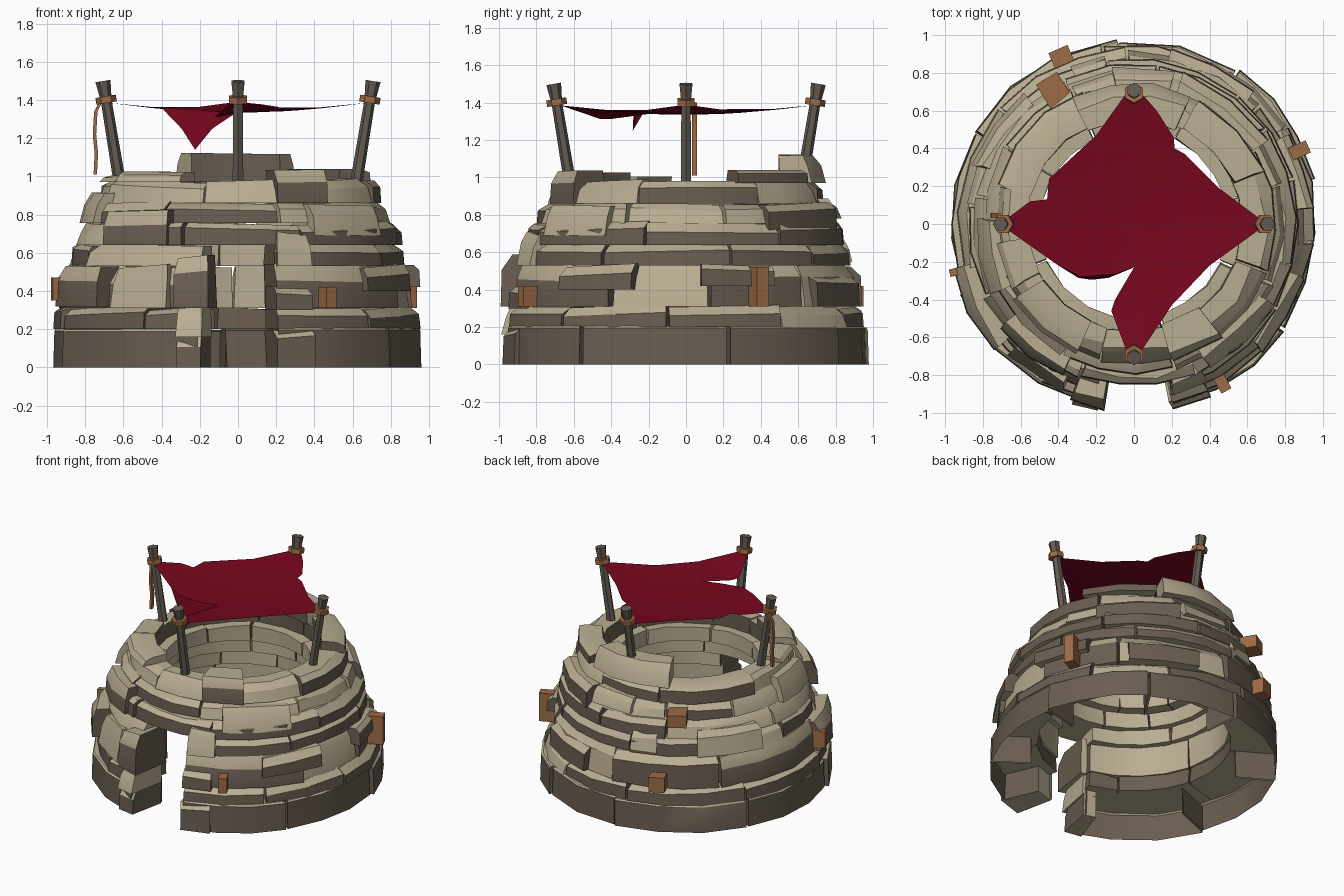
import bpy, bmesh, math, random
from mathutils import Vector, Matrix

if "Cube" in bpy.data.objects:
    bpy.data.objects.remove(bpy.data.objects["Cube"])
random.seed(11)


def material(name, rgb):
    m = bpy.data.materials.new(name)
    m.diffuse_color = (*rgb, 1)
    m.use_nodes = True
    m.node_tree.nodes["Principled BSDF"].inputs["Base Color"].default_value = m.diffuse_color
    return m


TAN = material("tan_stone", (0.485, 0.42, 0.288))
BROWN = material("brown_stone", (0.14, 0.109, 0.081))
WOOD = material("orange_wood", (0.34, 0.145, 0.06))
POLE = material("grey_pole_wood", (0.125, 0.105, 0.083))
CLOTH = material("red_cloth", (0.185, 0.002, 0.013))


def finish(bm, name, mats, angle=30):
    me = bpy.data.meshes.new(name)
    bm.to_mesh(me)
    bm.free()
    for m in mats:
        me.materials.append(m)
    for p in me.polygons:
        p.use_smooth = True
    me.set_sharp_from_angle(angle=math.radians(angle))
    ob = bpy.data.objects.new(name, me)
    bpy.context.collection.objects.link(ob)
    return ob


def stone(bm, a0, a1, rin, rout, z0, z1, tan=False, chamfer=0.045, rough=0.008,
          dark_inside=False, hollow=False):
    """Curved, chamfered wall block between two angles in degrees."""
    n = max(1, round((a1 - a0) / 16))
    h = z1 - z0
    lean = 0.025 if tan else 0.006
    zc = z0 + h * (0.95 if hollow else random.uniform(0.55, 0.8))
    tilt = 0 if hollow else random.uniform(-0.012, 0.012)
    rows = []
    for i in range(n + 1):
        t = i / n
        j = random.uniform(-rough, rough)
        skew = random.uniform(-1, 1) if i in (0, n) else 0
        ch = chamfer * random.uniform(0.5, 1.4)
        dz = tilt * (t - 0.5) * 2
        prof = [(rin, z0, 0), (rout + j, z0, 0), (rout + j - lean, zc + dz, 0),
                (rout + j - lean - ch, z1 + dz, skew), (rin + j, z1 + dz, skew)]
        row = []
        for r, z, s in prof:
            a = math.radians(a0 + (a1 - a0) * t + s)
            row.append(bm.verts.new((r * math.cos(a), r * math.sin(a), z)))
        rows.append(row)
    faces = [bm.faces.new(rows[0]), bm.faces.new(rows[-1][::-1])]
    for p, q in zip(rows, rows[1:]):
        for k in range(5):
            m = (k + 1) % 5
            faces.append(bm.faces.new((p[k], q[k], q[m], p[m])))
    bmesh.ops.recalc_face_normals(bm, faces=faces)
    # tan tops, chamfers and undersides; brown outer sides unless flagged tan
    unseen = []
    for f in faces:
        f.normal_update()
        c = f.calc_center_median()
        c.z = 0
        inward = f.normal.dot(c.normalized()) < -0.5
        if inward:
            light = not dark_inside
        else:
            light = abs(f.normal.z) > 0.25 or tan
        f.material_index = 0 if light else 1
        if hollow and (inward or f.normal.z < -0.5):
            unseen.append(f)
    # the base blocks are open shells underneath
    bmesh.ops.delete(bm, geom=unseen, context='FACES')


# wall courses: name, z0, z1, inner radius, outer radius, has door gap, chance of tan side
courses = [
    ("base_course", 0.00, 0.20, 0.70, 0.98, True, 0.0),
    ("second_course", 0.20, 0.31, 0.66, 0.96, True, 0.2),
    ("third_course", 0.31, 0.53, 0.65, 0.925, True, 0.4),
    ("fourth_course", 0.53, 0.64, 0.61, 0.885, True, 0.4),
    ("fifth_course", 0.64, 0.755, 0.57, 0.855, False, 0.4),
    ("sixth_course", 0.755, 0.86, 0.50, 0.80, False, 0.5),
    ("top_course", 0.86, 0.975, 0.57, 0.745, False, 0.4),
]
for name, z0, z1, rin, rout, door, chance in courses:
    bm = bmesh.new()
    base = z0 < 0.1
    a = -78.0 if door else -110.0 + random.uniform(-10, 10)
    end = 258.0 if door else a + 360
    while a < end - 1:
        step = random.uniform(32, 56)
        if end - a - step < 18:
            step = end - a
        stone(bm, a + 0.5, a + step - 0.5, rin, rout + random.uniform(-0.012, 0.012),
              z0, z1 + random.uniform(-0.004, 0.006), random.random() < chance,
              0.012 if base else 0.05, dark_inside=z0 in (0.0, 0.20, 0.86), hollow=base)
        a += step
    finish(bm, name, [TAN, BROWN])

# protruding stones: door jambs, bulges in the wall, broken crown
groups = {
    "door_jamb_stones": [
        (250, 261, 0.70, 0.995, 0.31, 0.58, False), (251, 259, 0.72, 1.01, 0.16, 0.31, True),
        (251, 258.5, 0.72, 0.995, 0.0, 0.17, False), (-78, -66, 0.72, 1.0, 0.0, 0.2, False),
        (-77, -65, 0.68, 0.92, 0.53, 0.70, True), (-78, -66, 0.70, 0.975, 0.30, 0.42, False)],
    "bulging_stones": [
        (226, 247, 0.75, 0.965, 0.31, 0.53, True), (218, 245, 0.65, 0.895, 0.64, 0.82, False),
        (178, 206, 0.60, 0.84, 0.755, 0.915, True), (194, 222, 0.75, 0.995, 0.32, 0.53, False),
        (-62, -30, 0.62, 0.86, 0.69, 0.85, True), (32, 72, 0.62, 0.84, 0.72, 0.86, False),
        (5, 30, 0.75, 0.95, 0.42, 0.53, False), (48, 78, 0.75, 0.95, 0.31, 0.47, False),
        (-45, -18, 0.75, 0.955, 0.40, 0.53, False), (100, 112, 0.7, 0.91, 0.55, 0.68, True),
        (130, 160, 0.7, 0.91, 0.53, 0.70, True), (75, 98, 0.6, 0.84, 0.78, 0.88, True)],
    "crown_stones": [
        (66, 116, 0.55, 0.745, 0.97, 1.12, True), (22, 62, 0.57, 0.74, 0.97, 1.04, False),
        (212, 246, 0.56, 0.75, 0.97, 1.025, True), (-74, -52, 0.56, 0.765, 0.86, 1.035, False),
        (188, 208, 0.57, 0.74, 0.97, 1.005, True)],
}
for name, stones in groups.items():
    bm = bmesh.new()
    for s in stones:
        stone(bm, *s, rough=0.01, dark_inside=name == "crown_stones")
    finish(bm, name, [TAN, BROWN])

# wooden beam ends poking out of the wall: angle, inner r, outer r, width, z0, z1
bm = bmesh.new()
for ang, r0, r1, w, z0, z1 in [(-61, 0.68, 1.01, 0.06, 0.31, 0.42), (24, 0.68, 1.01, 0.07, 0.31, 0.52),
                               (113.5, 0.70, 1.01, 0.11, 0.31, 0.42), (121, 0.55, 0.90, 0.13, 0.75, 0.84),
                               (195, 0.68, 1.01, 0.04, 0.35, 0.47)]:
    mat = (Matrix.Rotation(math.radians(ang), 4, 'Z')
           @ Matrix.Translation(((r0 + r1) / 2, 0, (z0 + z1) / 2))
           @ Matrix.Diagonal((r1 - r0, w, z1 - z0, 1)))
    bmesh.ops.create_cube(bm, size=1, matrix=mat)
finish(bm, "wooden_beam_ends", [WOOD])


def rod(name, p0, p1, ra, rb, mat):
    p0, p1 = Vector(p0), Vector(p1)
    d = p1 - p0
    bm = bmesh.new()
    bmesh.ops.create_cone(bm, cap_ends=True, segments=6, radius1=ra, radius2=rb, depth=d.length,
                          matrix=Matrix.Translation((p0 + p1) / 2) @ d.to_track_quat('Z', 'Y').to_matrix().to_4x4())
    return finish(bm, name, [mat])


# four outward-leaning poles with lashing rings
for name, ang in [("right", 0), ("back", 90), ("left", 180), ("front", 270)]:
    c, s = round(math.cos(math.radians(ang))), round(math.sin(math.radians(ang)))

    def at(z):
        r = 0.62 + (z - 0.97) * 0.165
        return (c * r, s * r, z)
    rod(name + "_pole", at(0.90), at(1.44), 0.033, 0.028, POLE)
    rod(name + "_pole_cap", at(1.42), at(1.50), 0.031, 0.04, POLE)
    rod(name + "_lashing_ring", at(1.385), at(1.42), 0.054, 0.054, WOOD)

# loose strap hanging from the left pole
bm = bmesh.new()
prev = None
for x, z in [(-0.715, 1.40), (-0.745, 1.34), (-0.752, 1.22), (-0.742, 1.12), (-0.748, 1.01)]:
    ring = [bm.verts.new((x + dx, 0.045 + dy, z)) for dx, dy in
            ((-0.009, -0.013), (0.009, -0.013), (0.009, 0.013), (-0.009, 0.013))]
    if prev:
        for k in range(4):
            bm.faces.new((prev[k], prev[(k + 1) % 4], ring[(k + 1) % 4], ring[k]))
    else:
        bm.faces.new(ring)
    prev = ring
bm.faces.new(prev[::-1])
bmesh.ops.recalc_face_normals(bm, faces=bm.faces)
finish(bm, "hanging_strap", [WOOD])

# torn cloth canopy: outline seen from above, filled in rings, sagging to the middle
outline = [(0.67, 0.025), (0.45, 0.19), (0.27, 0.37), (0.215, 0.40), (0.21, 0.46), (0.12, 0.60),
           (0.05, 0.68), (-0.05, 0.68), (-0.2, 0.47), (-0.45, 0.24), (-0.46, 0.13), (-0.55, 0.12),
           (-0.67, 0.03), (-0.67, -0.03), (-0.4, -0.22), (-0.28, -0.28), (-0.1, -0.265), (0.0, -0.23),
           (-0.1, -0.4), (-0.12, -0.46), (-0.04, -0.67), (0.04, -0.67), (0.2, -0.43), (0.4, -0.22),
           (0.67, -0.025)]


def sag(x, y):
    z = 1.335 + 0.05 * min(1, (x * x + y * y) / 0.43)
    return z - 0.05 * math.exp(-((x + 0.12) ** 2 + (y + 0.44) ** 2) / 0.012)


bm = bmesh.new()
cx, cy = 0.2, -0.1
centre = bm.verts.new((cx, cy, sag(cx, cy)))
rings = []
for t in (0.25, 0.5, 0.75, 1.0):
    pts = [(cx + (x - cx) * t, cy + (y - cy) * t) for x, y in outline]
    rings.append([bm.verts.new((x, y, sag(x, y))) for x, y in pts])
n = len(outline)
for i in range(n):
    k = (i + 1) % n
    bm.faces.new((centre, rings[0][i], rings[0][k]))
    for p, q in zip(rings, rings[1:]):
        bm.faces.new((p[i], q[i], q[k], p[k]))
# torn flap hanging down at the front left
tip = bm.verts.new((-0.225, -0.295, 1.14))
edge = rings[-1][14:18]
mids = [bm.verts.new((tip.co.x + (v.co.x - tip.co.x) * 0.4, -0.285, 1.25)) for v in edge]
for i in range(3):
    bm.faces.new((edge[i], mids[i], mids[i + 1], edge[i + 1]))
    bm.faces.new((mids[i], tip, mids[i + 1]))
finish(bm, "torn_cloth_canopy", [CLOTH], 60)
